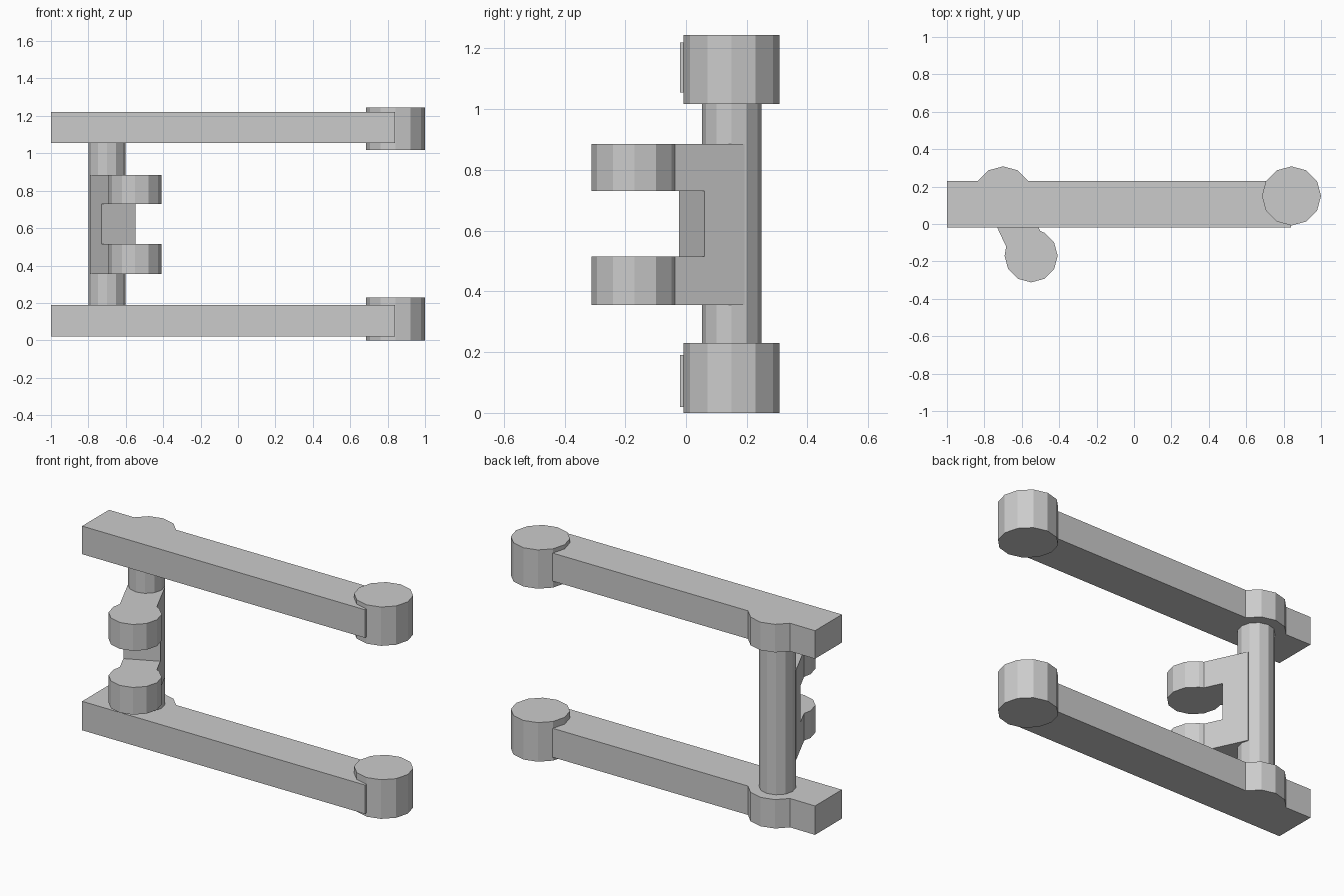
import bpy, bmesh
from math import sin, cos, tau, pi, sqrt
from mathutils import Vector

if "Cube" in bpy.data.objects:
    bpy.data.objects.remove(bpy.data.objects["Cube"], do_unlink=True)

SIDES = 12
grey = bpy.data.materials.new("plain_grey")
grey.use_nodes = True
grey.diffuse_color = (0.6, 0.6, 0.6, 1)
grey.node_tree.nodes["Principled BSDF"].inputs["Base Color"].default_value = (0.6, 0.6, 0.6, 1)


def ring(centre, radius):
    """Twelve-sided outline, counter-clockwise."""
    return [Vector((centre.x + radius * cos(tau * i / SIDES),
                    centre.y + radius * sin(tau * i / SIDES))) for i in range(SIDES)]


def prism(name, outline, z0, z1):
    """Extrude a flat outline from z0 to z1."""
    bm = bmesh.new()
    base = bm.faces.new([bm.verts.new((p.x, p.y, z0)) for p in outline])
    top = bmesh.ops.extrude_face_region(bm, geom=[base], use_keep_orig=True)
    verts = [v for v in top["geom"] if isinstance(v, bmesh.types.BMVert)]
    bmesh.ops.translate(bm, verts=verts, vec=(0, 0, z1 - z0))
    bmesh.ops.recalc_face_normals(bm, faces=bm.faces)
    mesh = bpy.data.meshes.new(name)
    bm.to_mesh(mesh)
    bm.free()
    mesh.materials.append(grey)
    obj = bpy.data.objects.new(name, mesh)
    bpy.context.collection.objects.link(obj)
    return obj


post = Vector((-0.70, 0.15))       # axis of the upright post
arm_end = Vector((0.842, 0.15))    # axis of the arm end bosses
knuckle = Vector((-0.55, -0.17))   # axis of the two clasp knuckles

# Arms: straight bars with a rounded swelling behind the post
FRONT, BACK = -0.02, 0.23
swelling = [p for p in ring(post, 0.158) if p.y > BACK - 0.005]
arm_outline = [Vector((-1, FRONT)), Vector((0.84, FRONT)), Vector((0.84, BACK))] \
    + swelling + [Vector((-1, BACK))]
for level, arm_z, boss_z in (("lower", (0.02, 0.19), (0, 0.23)),
                             ("upper", (1.055, 1.22), (1.017, 1.245))):
    prism(level + "_arm", arm_outline, *arm_z)
    prism(level + "_arm_boss", ring(arm_end, 0.158), *boss_z)

# Upright post joining the arms
prism("post", ring(post, 0.098), 0.1, 1.14)

# Clasp: a slanted plate from the post, forked into two rounded lugs
HALF, RADIUS, ROOT = 0.1, 0.142, 0.145
along = (knuckle - post).normalized()
side = Vector((-along.y, along.x))
prism("clasp_plate", [post - side * HALF, post + along * ROOT - side * HALF,
                      post + along * ROOT + side * HALF, post + side * HALF], 0.515, 0.73)

# Rounded end keeps only the ring points beyond the join with the straight sides
join = sqrt(RADIUS ** 2 - HALF ** 2)
start = knuckle - along * join
tip = [p for p in ring(knuckle, RADIUS)
       if (p - knuckle).dot(along) > 0 or abs((p - knuckle).dot(side)) > HALF]
tip.sort(key=lambda p: (-along).angle_signed(p - knuckle) % tau, reverse=True)
lug_outline = [post - side * HALF, start - side * HALF] + tip \
    + [start + side * HALF, post + side * HALF]
for level, z0, z1 in (("lower", 0.355, 0.515), ("upper", 0.73, 0.885)):
    prism(level + "_clasp_lug", lug_outline, z0, z1)
